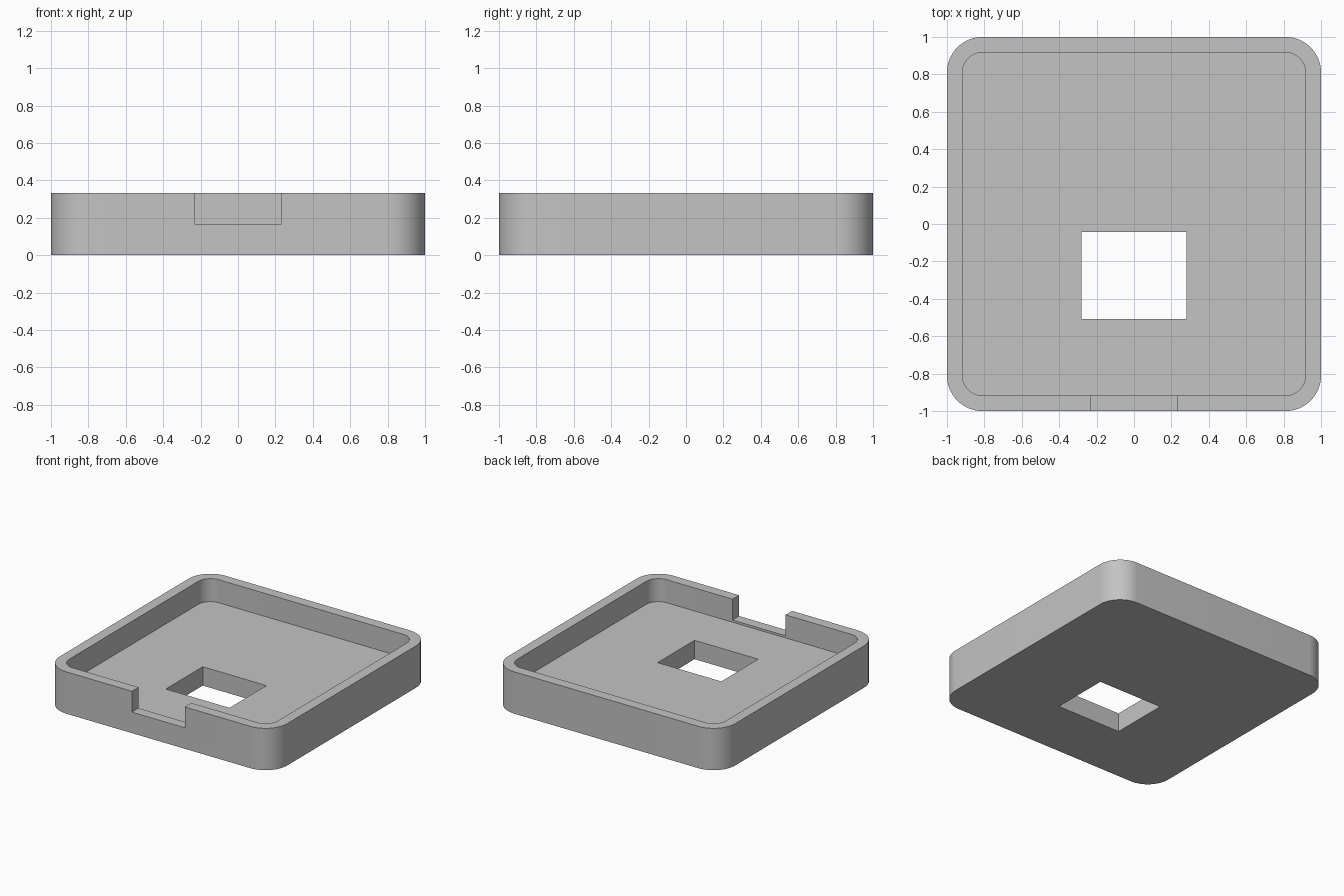
import bpy
import bmesh
from math import cos, sin, pi, radians

cube = bpy.data.objects.get("Cube")
if cube:
    bpy.data.objects.remove(cube, do_unlink=True)

HEIGHT, FLOOR, SILL = 0.333, 0.15, 0.167
WALL, RADIUS = 0.083, 0.19

grey = bpy.data.materials.new("plain grey")
grey.use_nodes = True
colour = (0.55, 0.55, 0.55, 1)
grey.diffuse_color = colour
grey.node_tree.nodes["Principled BSDF"].inputs["Base Color"].default_value = colour


def prism(name, outline, low, high):
    """Extrude a flat outline from low to high."""
    bm = bmesh.new()
    face = bm.faces.new([bm.verts.new((x, y, low)) for x, y in outline])
    top = bmesh.ops.extrude_face_region(bm, geom=[face])["geom"]
    verts = [v for v in top if isinstance(v, bmesh.types.BMVert)]
    bmesh.ops.translate(bm, verts=verts, vec=(0, 0, high - low))
    bmesh.ops.recalc_face_normals(bm, faces=bm.faces)
    mesh = bpy.data.meshes.new(name)
    bm.to_mesh(mesh)
    bm.free()
    mesh.materials.append(grey)
    obj = bpy.data.objects.new(name, mesh)
    bpy.context.collection.objects.link(obj)
    return obj


def rounded_square(half, radius, steps=16):
    points = []
    for corner, (sx, sy) in enumerate([(1, 1), (-1, 1), (-1, -1), (1, -1)]):
        for i in range(steps + 1):
            a = (corner + i / steps) * pi / 2
            points.append((sx * (half - radius) + radius * cos(a),
                           sy * (half - radius) + radius * sin(a)))
    return points


def rectangle(half_x, y0, y1):
    return [(-half_x, y0), (half_x, y0), (half_x, y1), (-half_x, y1)]


# Solid body, then the shapes removed from it
tray = prism("tray", rounded_square(1, RADIUS), 0, HEIGHT)
cutters = [
    prism("cavity_cutter", rounded_square(1 - WALL, RADIUS - WALL), FLOOR, 0.6),
    prism("front_notch_cutter", rectangle(0.233, -1.2, -0.87), SILL, 0.6),
    prism("floor_opening_cutter", rectangle(0.28, -0.507, -0.043), -0.2, 0.6),
]

bpy.ops.object.select_all(action="DESELECT")
bpy.context.view_layer.objects.active = tray
tray.select_set(True)
for cutter in cutters:
    cutter.hide_render = True
    cut = tray.modifiers.new(cutter.name, "BOOLEAN")
    cut.operation = "DIFFERENCE"
    cut.solver = "EXACT"
    cut.object = cutter
    bpy.ops.object.modifier_apply(modifier=cut.name)
    bpy.data.objects.remove(cutter, do_unlink=True)

# Smooth rounded corners with crisp rims
bpy.ops.object.shade_smooth_by_angle(angle=radians(30))
